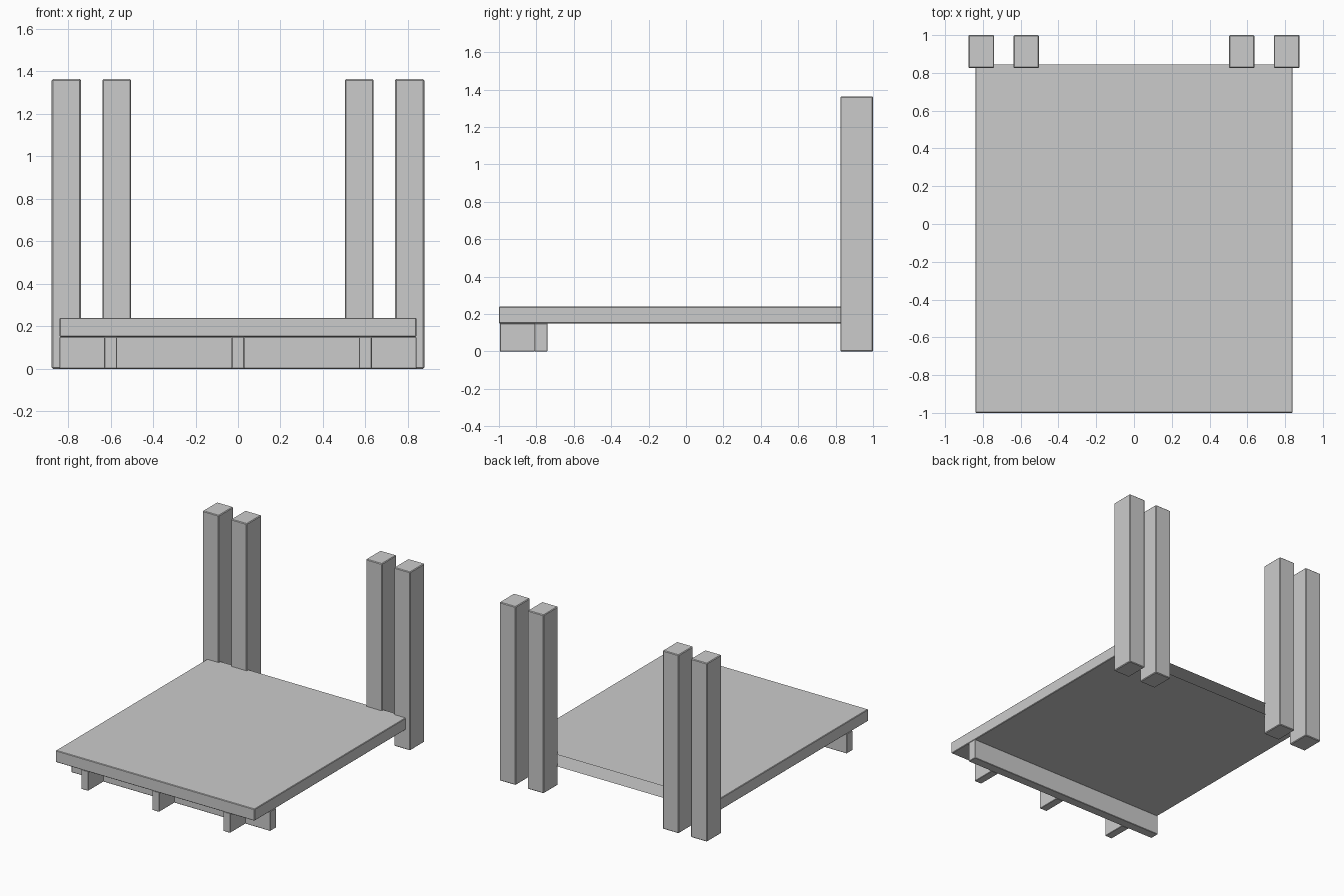
import bpy, bmesh

if "Cube" in bpy.data.objects:
    bpy.data.objects.remove(bpy.data.objects["Cube"])


def box(name, x, y, z, bevel=0.005, open_back=False):
    """Axis-aligned box from (min, max) ranges, with slightly eased edges."""
    bm = bmesh.new()
    bmesh.ops.create_cube(bm, size=1)
    for v in bm.verts:
        v.co = [r[0] + (c + 0.5) * (r[1] - r[0]) for c, r in zip(v.co, (x, y, z))]
    bm.normal_update()
    if open_back:
        back = [f for f in bm.faces if f.normal.y > 0.9]
        bmesh.ops.delete(bm, geom=back, context='FACES_ONLY')
    mesh = bpy.data.meshes.new(name)
    bm.to_mesh(mesh)
    bm.free()
    ob = bpy.data.objects.new(name, mesh)
    bpy.context.collection.objects.link(ob)
    if bevel:
        mod = ob.modifiers.new("eased_edges", 'BEVEL')
        mod.width = bevel
        mod.segments = 1
    return ob


# Platform, left open along its back edge
box("platform", (-0.84, 0.84), (-1.0, 0.845), (0.15, 0.24), 0.004, open_back=True)

# Cross beam under the front, with three short supports in front of it
box("front_beam", (-0.84, 0.84), (-0.81, -0.74), (0.0, 0.15), 0.003)
for i, cx in enumerate((-0.60, 0.0, 0.60)):
    box(f"front_support_{i + 1}", (cx - 0.03, cx + 0.03), (-0.995, -0.808), (0.0, 0.15), 0.003)

# Paired tall posts at the two back corners
for side, s in (("left", -1), ("right", 1)):
    for part, a, b in (("inner", 0.503, 0.638), ("outer", 0.74, 0.877)):
        box(f"{side}_{part}_post", sorted((s * a, s * b)), (0.825, 1.0), (0.0, 1.363))
